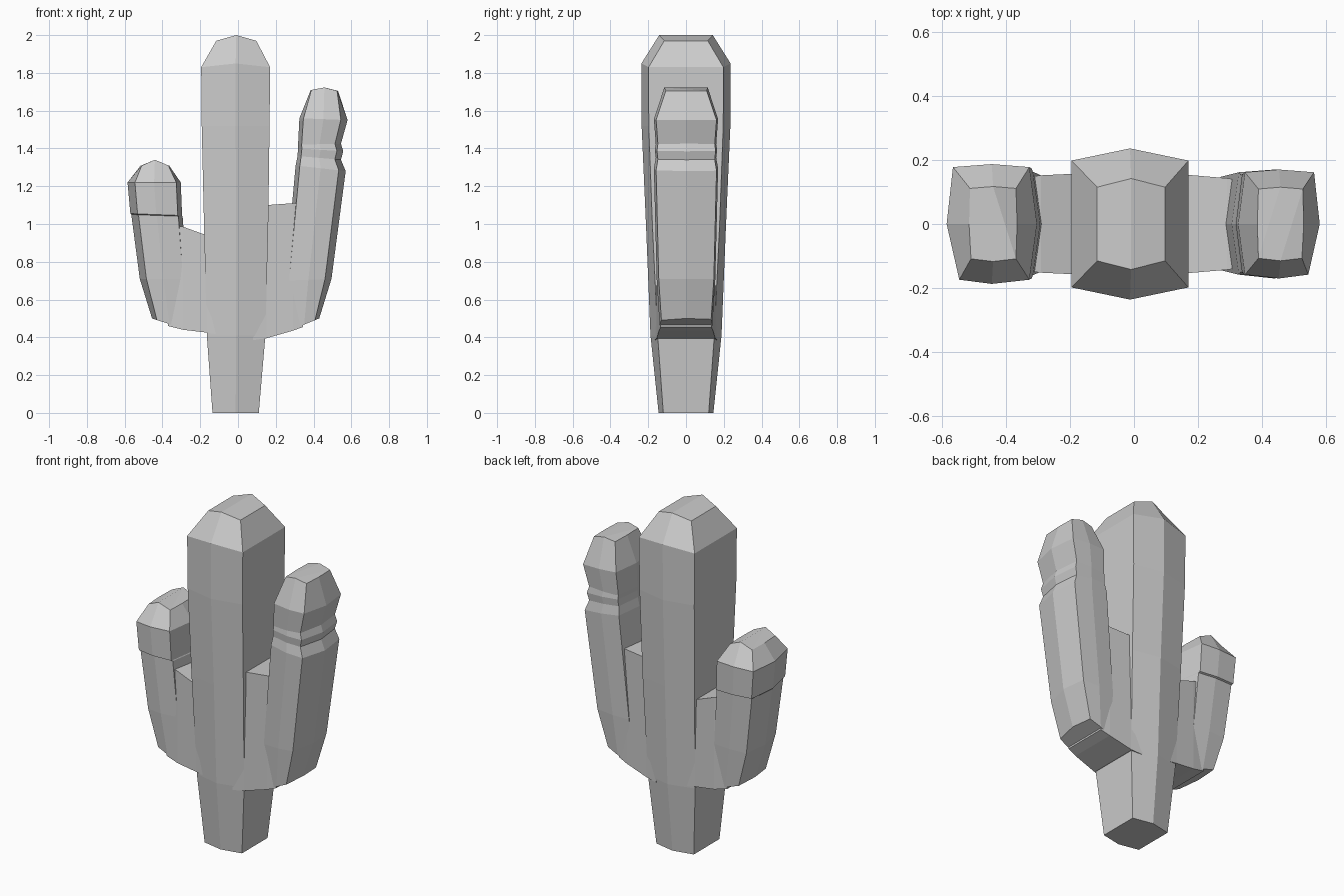
import bpy, bmesh

if "Cube" in bpy.data.objects:
    bpy.data.objects.remove(bpy.data.objects["Cube"])


def loft(name, rings):
    """Skin a closed solid through equally sized rings of points."""
    bm = bmesh.new()
    loops = [[bm.verts.new(p) for p in r] for r in rings]
    n = len(loops[0])
    for a, b in zip(loops, loops[1:]):
        for i in range(n):
            j = (i + 1) % n
            bm.faces.new((a[i], a[j], b[j], b[i]))
    # caps, split into strips so a ridged end keeps its fold
    for r in (loops[0], loops[-1]):
        h = n // 2
        for i in range(h - 1):
            bm.faces.new((r[i], r[i + 1], r[n - 2 - i], r[n - 1 - i]))
    bmesh.ops.recalc_face_normals(bm, faces=bm.faces)
    me = bpy.data.meshes.new(name)
    bm.to_mesh(me)
    bm.free()
    ob = bpy.data.objects.new(name, me)
    bpy.context.collection.objects.link(ob)
    return ob


def trunk_ring(z, zm, xl, xr, ys, yp):
    xm = (xl + xr) / 2
    return [(xl, -ys, z), (xm, -yp, zm), (xr, -ys, z),
            (xr, ys, z), (xm, yp, zm), (xl, ys, z)]


def arm_ring(xo, zo, xi, zi, y, raise_mid=0, cut=0.14):
    """Eight-sided section from the outer tip (xo, zo) to the inner (xi, zi)."""
    def pt(t, yy, up=0):
        return (xo + (xi - xo) * t, yy, zo + (zi - zo) * t + up)
    f, m = cut, raise_mid
    return [pt(0, 0), pt(f, -y * .93), pt(.5, -y, m), pt(1 - f * .6, -y * .93),
            pt(1, 0), pt(1 - f * .6, y * .95), pt(.5, y, m), pt(f * .5, y * .95)]


def arm(name, rows):
    # reorder so the caps fold along the middle of the ring
    rings = []
    for r in rows:
        p = arm_ring(*r)
        rings.append(p[1:4] + [p[4]] + p[5:8] + [p[0]])
    ob = loft(name, rings)
    return ob


def connector(name, rows):
    return loft(name, [[(x, -y, lo), (x, -y, hi), (x, y, hi), (x, y, lo)]
                       for x, lo, hi, y in rows])


# trunk
loft("trunk", [trunk_ring(*r) for r in (
    (0, 0, -.135, .11, .12, .145),
    (.41, .41, -.165, .145, .15, .188),
    (1.0, 1.0, -.18, .16, .178, .212),
    (1.52, 1.52, -.192, .167, .197, .235),
    (1.83, 1.85, -.195, .17, .198, .236),
    (1.97, 2.0, -.115, .097, .115, .142))])

# right arm, with the pinched groove near the top
arm("right_arm", (
    (.43, .50, .27, .435, .14),
    (.495, .71, .25, .70, .155),
    (.57, 1.28, .305, 1.31, .17),
    (.545, 1.34, .315, 1.36, .16),
    (.557, 1.385, .318, 1.40, .165),
    (.545, 1.425, .318, 1.42, .16),
    (.58, 1.55, .325, 1.56, .17),
    (.53, 1.705, .385, 1.71, .115, .015, .04)))

# left arm, with a slight step under its rounded head
arm("left_arm", (
    (-.455, .50, -.27, .44, .145),
    (-.52, .71, -.27, .71, .16),
    (-.565, 1.05, -.293, 1.04, .172),
    (-.57, 1.055, -.296, 1.045, .182),
    (-.585, 1.22, -.303, 1.22, .187),
    (-.515, 1.31, -.365, 1.31, .117, .03, .04)))

# stubs joining arms to trunk
connector("right_arm_joint", ((.08, .385, 1.10, .165), (.15, .395, 1.10, .155),
                              (.29, .435, 1.11, .143), (.345, .455, 1.11, .135)))
connector("left_arm_joint", ((-.08, .41, .92, .165), (-.165, .425, .94, .158),
                             (-.29, .44, .985, .152), (-.37, .46, 1.0, .142)))
